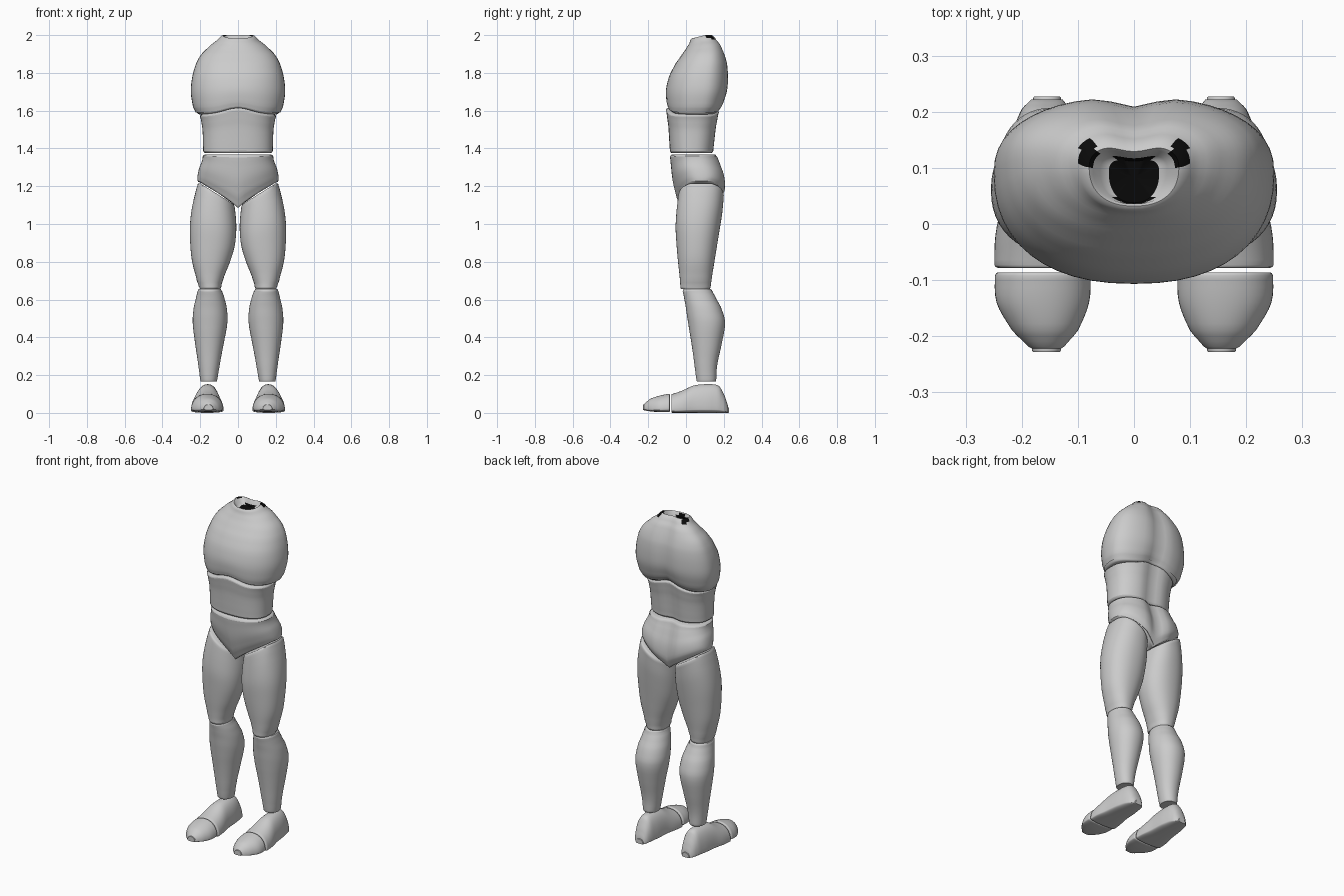
import bpy, bmesh, math

if "Cube" in bpy.data.objects:
    bpy.data.objects.remove(bpy.data.objects["Cube"])

SIDES = 48


def material(name, value):
    m = bpy.data.materials.new(name)
    m.diffuse_color = (value, value, value, 1)
    m.use_nodes = True
    m.node_tree.nodes["Principled BSDF"].inputs["Base Color"].default_value = m.diffuse_color
    return m


GREY = material("plain_grey", 0.6)
BLACK = material("hollow_black", 0.003)


def smooth_rows(rows, steps=4):
    """Pass a smooth curve through the key sections."""
    out = []
    for i in range(len(rows) - 1):
        p0, p1 = rows[max(i - 1, 0)], rows[i]
        p2, p3 = rows[i + 1], rows[min(i + 2, len(rows) - 1)]
        for k in range(steps):
            u = k / steps
            row = [0.5 * (2 * b + (c - a) * u + (2 * a - 5 * b + 4 * c - d) * u * u
                          + (3 * b - a - 3 * c + d) * u ** 3)
                   for a, b, c, d in zip(p0, p1, p2, p3)]
            row[0] = p1[0] + (p2[0] - p1[0]) * u
            out.append(row)
    return out + [list(rows[-1])]


def scaled(row, s, t):
    _, a0, a1, b0, b1 = row
    ca, cb = (a0 + a1) / 2, (b0 + b1) / 2
    return [t, ca + (a0 - ca) * s, ca + (a1 - ca) * s, cb + (b0 - cb) * s, cb + (b1 - cb) * s]


def with_caps(rows, r, start=True, end=True):
    """Round the rim and close the ends with shrinking sections."""
    def cap(row, other):
        t = row[0]
        d = math.copysign(r, other[0] - t)
        return [scaled(row, s, t + d * k) for s, k in
                ((0.04, 0), (0.5, 0), (0.93, 0), (0.975, 0.3), (1, 1))]
    first, last = cap(rows[0], rows[1]), cap(rows[-1], rows[-2])[::-1]
    return (first if start else rows[:1]) + rows[1:-1] + (last if end else rows[-1:])


def loft(name, rows, power=2.0, mid=0.5, notch=0.0, warp=None, along_y=False, mirror=False):
    """Skin sections (t, a0, a1, b0, b1); mid is where the section is widest."""
    bm = bmesh.new()
    rings = []
    for t, a0, a1, b0, b1 in rows:
        ring = []
        bm_ = b0 + (b1 - b0) * mid
        for k in range(SIDES):
            ang = 2 * math.pi * k / SIDES
            c, s = math.cos(ang), math.sin(ang)
            c = math.copysign(abs(c) ** (2 / power), c)
            s = math.copysign(abs(s) ** (2 / power), s)
            a = (a0 + a1) / 2 + c * (a1 - a0) / 2
            b = bm_ + s * ((b1 - bm_) if s > 0 else (bm_ - b0))
            if s > 0:
                b -= notch * s * math.exp(-(a / 0.045) ** 2)
            co = (a, t, b) if along_y else (a, b, warp(a, b, t) if warp else t)
            ring.append(bm.verts.new(co))
        rings.append(ring)
    for lo, hi in zip(rings, rings[1:]):
        for k in range(SIDES):
            j = (k + 1) % SIDES
            bm.faces.new((lo[k], lo[j], hi[j], hi[k]))
    bm.faces.new(rings[0][::-1])
    bm.faces.new(rings[-1])
    if mirror:
        for v in bm.verts:
            v.co.x = -v.co.x
    bmesh.ops.recalc_face_normals(bm, faces=bm.faces)
    me = bpy.data.meshes.new(name)
    bm.to_mesh(me)
    bm.free()
    me.materials.append(GREY)
    ob = bpy.data.objects.new(name, me)
    bpy.context.collection.objects.link(ob)
    bpy.ops.object.select_all(action='DESELECT')
    ob.select_set(True)
    bpy.context.view_layer.objects.active = ob
    bpy.ops.object.shade_smooth_by_angle(angle=math.radians(50))
    return ob


def sym(rows):
    return [(t, -w, w, b0, b1) for t, w, b0, b1 in rows]


# Arched seam between chest and waist: high at the centre, low at the sides
def arch(x):
    return 0.035 * math.exp(-(x / 0.1) ** 2)


# Chest, with the neck opening folded inward at the top
def chest_warp(x, y, z):
    low = max(0, (1.75 - z) / 0.17)
    high = max(0, (z - 1.9) / 0.1)
    return z + arch(x) * low - 0.018 * high * max(0, min(1, (0.1 - y) / 0.07))


body = with_caps(smooth_rows(sym([
    (1.58, 0.22, -0.095, 0.18), (1.62, 0.238, -0.103, 0.2), (1.70, 0.25, -0.106, 0.222),
    (1.78, 0.242, -0.09, 0.227), (1.85, 0.222, -0.055, 0.222), (1.90, 0.193, -0.02, 0.208),
    (1.95, 0.142, 0.008, 0.188), (1.985, 0.1, 0.022, 0.165)])), 0.018, end=False)
rim = sym([(1.997, 0.088, 0.026, 0.153), (2.0, 0.08, 0.032, 0.147), (1.994, 0.073, 0.036, 0.142),
           (1.975, 0.06, 0.037, 0.135), (1.965, 0.045, 0.038, 0.13), (1.962, 0.002, 0.085, 0.088)])
chest = loft("chest", body + rim, 2.3, 0.6, 0.018, chest_warp)

# Dark neck hollow and the two small dark spots on its rim
chest.data.materials.append(BLACK)
for f in chest.data.polygons:
    x, y, z = f.center
    hollow = z > 1.93 and z < 1.972 and (x / 0.047) ** 2 + ((y - 0.083) / 0.05) ** 2 < 1
    spot = z > 1.98 and ((abs(x) - 0.082) / 0.017) ** 2 + ((y - 0.125) / 0.024) ** 2 < 1
    f.material_index = 1 if hollow or spot else 0

# Waist
loft("waist", with_caps(smooth_rows(sym([
    (1.375, 0.184, -0.085, 0.15), (1.42, 0.185, -0.088, 0.155), (1.50, 0.188, -0.094, 0.165),
    (1.55, 0.196, -0.102, 0.175), (1.58, 0.203, -0.106, 0.18)])), 0.012), 2.4, 0.5, 0.018,
    lambda x, y, z: z + arch(x) * (z - 1.375) / 0.205)


# Pelvis, with a V-shaped lower edge
def pelvis_warp(x, y, t):
    bottom = 1.085 + 0.135 * min(1, abs(x) / 0.2) ** 0.85
    return bottom + (1.368 - bottom) * t


loft("pelvis", with_caps(smooth_rows(sym([
    (0.0, 0.215, -0.03, 0.195), (0.2, 0.215, -0.05, 0.213), (0.5, 0.206, -0.07, 0.21),
    (0.8, 0.19, -0.08, 0.188), (1.0, 0.186, -0.085, 0.172)])), 0.06), 2.3, 0.5, 0.03, pelvis_warp)


# Thigh top slopes down toward the inside
def thigh_warp(x, y, z):
    drop = 0.125 * (1 - min(1, max(0, x / 0.2)))
    return z - drop * max(0, (z - 0.7) / 0.515) ** 1.5


THIGH = [(0.655, 0.09, 0.205, -0.03, 0.13), (0.70, 0.08, 0.218, -0.032, 0.135),
         (0.80, 0.045, 0.243, -0.042, 0.15), (0.90, 0.02, 0.253, -0.05, 0.165),
         (1.00, 0.01, 0.254, -0.055, 0.18), (1.10, 0.01, 0.241, -0.05, 0.193),
         (1.215, 0.018, 0.216, -0.04, 0.2)]
SHIN = [(0.165, 0.11, 0.2, 0.055, 0.16), (0.25, 0.097, 0.21, 0.045, 0.165),
        (0.36, 0.077, 0.226, 0.03, 0.188), (0.48, 0.056, 0.24, 0.011, 0.207),
        (0.56, 0.06, 0.234, -0.001, 0.185), (0.62, 0.075, 0.22, -0.012, 0.153),
        (0.655, 0.087, 0.213, -0.018, 0.138)]
FOOT = [(-0.078, 0.076, 0.249, 0, 0.1), (-0.02, 0.08, 0.247, 0, 0.118), (0.04, 0.09, 0.235, 0, 0.145),
        (0.12, 0.095, 0.225, 0, 0.152), (0.175, 0.104, 0.213, 0, 0.143),
        (0.205, 0.114, 0.2, 0, 0.09), (0.227, 0.13, 0.18, 0, 0.03)]
TOES = [(-0.228, 0.13, 0.182, 0.014, 0.045), (-0.19, 0.1, 0.217, 0.008, 0.074),
        (-0.14, 0.08, 0.245, 0.004, 0.091), (-0.086, 0.077, 0.248, 0.004, 0.101)]

# Legs and feet on both sides
for side, flip in (("right", False), ("left", True)):
    loft(side + "_thigh", with_caps(smooth_rows(THIGH), 0.015), 2.2, warp=thigh_warp, mirror=flip)
    loft(side + "_shin", with_caps(smooth_rows(SHIN), 0.012), 2.1, mirror=flip)
    loft(side + "_foot", with_caps(smooth_rows(FOOT), 0.005), 2.2, 0.12, along_y=True, mirror=flip)
    loft(side + "_toes", with_caps(smooth_rows(TOES), 0.006), 2.1, 0.15, along_y=True, mirror=flip)
